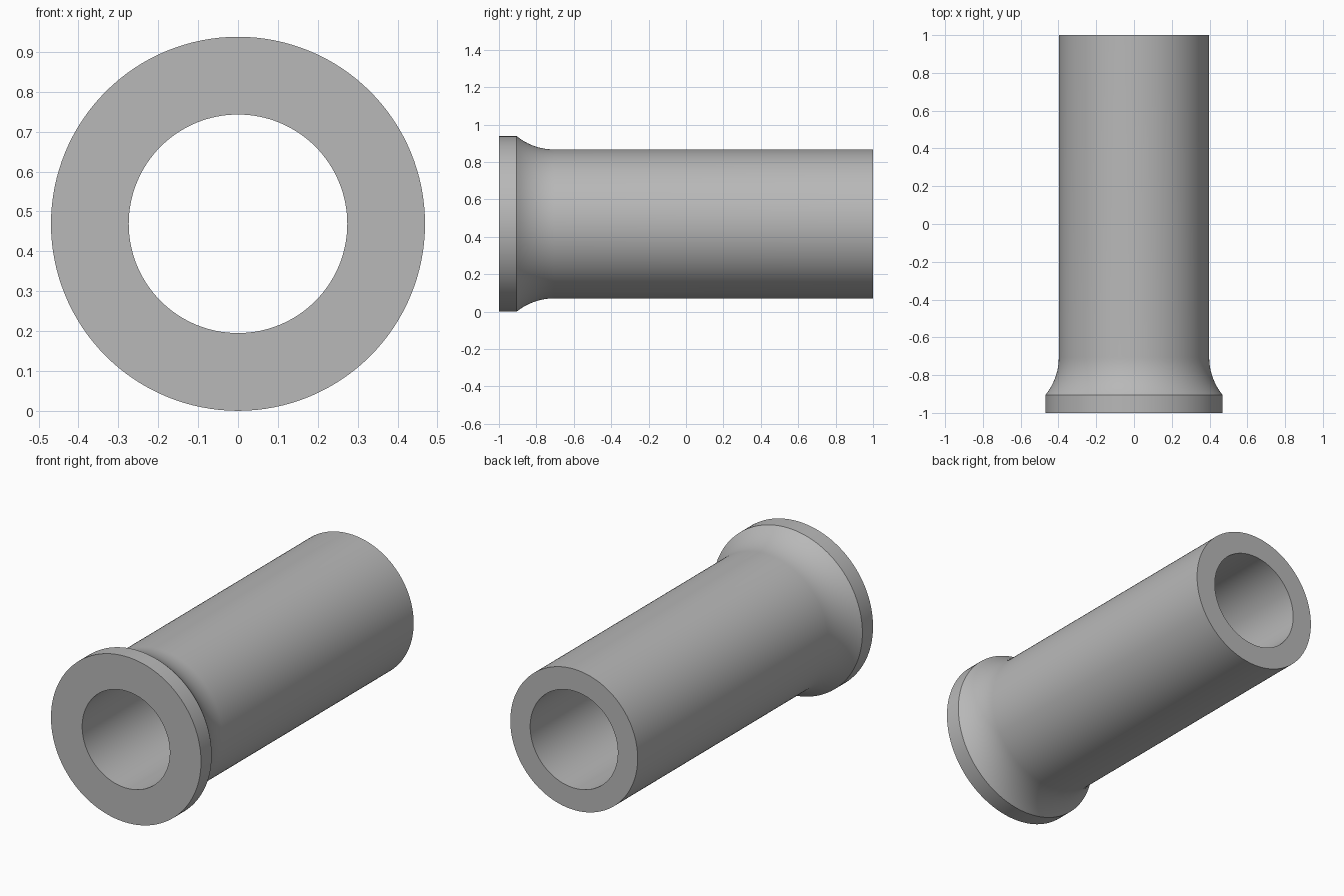
import bpy
import bmesh
from math import sin, cos, asin, pi, radians
from mathutils import Vector

cube = bpy.data.objects.get("Cube")
if cube:
    bpy.data.objects.remove(cube, do_unlink=True)

# Main dimensions
FLANGE_R, TUBE_R, BORE_R = 0.469, 0.398, 0.274
FRONT, BACK = -1.0, 1.0
FLANGE_END, FILLET_END = -0.905, -0.705
SEGMENTS, FILLET_STEPS = 128, 12

# Plain grey material
grey = bpy.data.materials.new("plain grey")
grey.use_nodes = True
colour = (0.48, 0.48, 0.48, 1)
grey.diffuse_color = colour
grey.node_tree.nodes["Principled BSDF"].inputs["Base Color"].default_value = colour


def fillet_points():
    """Concave arc from the flange rim, tangent to the tube wall."""
    length, rise = FILLET_END - FLANGE_END, FLANGE_R - TUBE_R
    radius = (length ** 2 + rise ** 2) / (2 * rise)
    sweep = asin(length / radius)
    for i in range(FILLET_STEPS + 1):
        a = sweep * (1 - i / FILLET_STEPS)
        yield FILLET_END - radius * sin(a), TUBE_R + radius * (1 - cos(a))


# Closed wall section as (y, radius)
profile = [(FRONT, BORE_R), (FRONT, FLANGE_R), *fillet_points(),
           (BACK, TUBE_R), (BACK, BORE_R)]

# Revolve the section around the long axis
bm = bmesh.new()
verts = [bm.verts.new((0, y, r)) for y, r in profile]
edges = [bm.edges.new((v, verts[(i + 1) % len(verts)])) for i, v in enumerate(verts)]
bmesh.ops.spin(bm, geom=verts + edges, cent=(0, 0, 0), axis=(0, 1, 0),
               angle=2 * pi, steps=SEGMENTS, use_merge=True)
bmesh.ops.remove_doubles(bm, verts=bm.verts[:], dist=0.0001)
bmesh.ops.recalc_face_normals(bm, faces=bm.faces[:])
bmesh.ops.translate(bm, verts=bm.verts[:], vec=Vector((0, 0, FLANGE_R)))

mesh = bpy.data.meshes.new("flanged_sleeve")
bm.to_mesh(mesh)
bm.free()
mesh.materials.append(grey)
sleeve = bpy.data.objects.new("flanged_sleeve", mesh)
bpy.context.collection.objects.link(sleeve)

# Smooth the round walls, keep the rims crisp
bpy.ops.object.select_all(action='DESELECT')
sleeve.select_set(True)
bpy.context.view_layer.objects.active = sleeve
bpy.ops.object.shade_smooth_by_angle(angle=radians(30))
